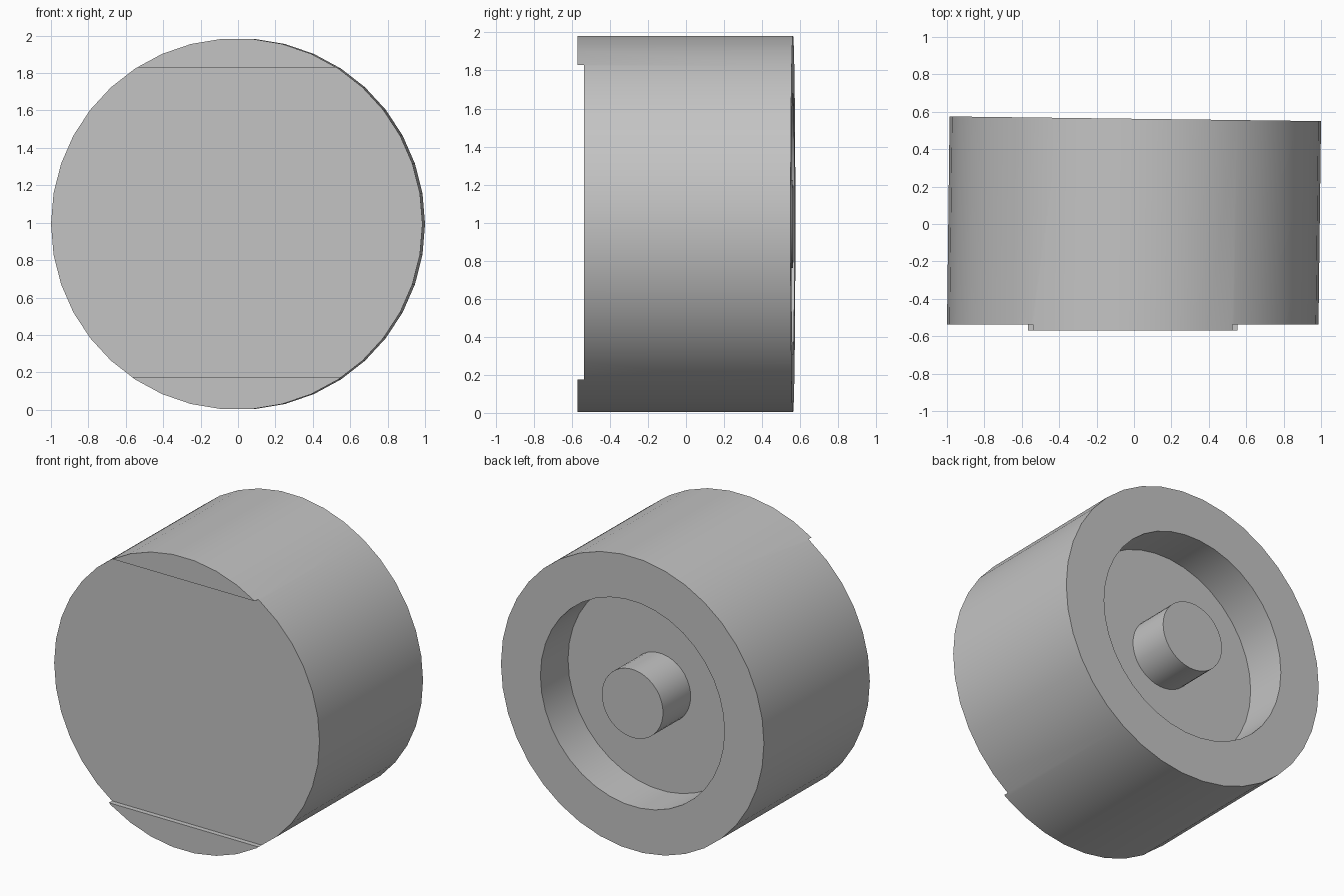
import bpy, bmesh, math
from mathutils import Matrix, Vector

cube = bpy.data.objects.get("Cube")
if cube:
    bpy.data.objects.remove(cube, do_unlink=True)

SIDES = 38
R = 0.993          # outer radius, also the axis height
BACK = 0.5625      # rear face
FLOOR = BACK - 0.29
TILT = Matrix.Rotation(math.radians(-0.72), 4, 'Z')

# Plain grey
grey = bpy.data.materials.new("plain_grey")
grey.use_nodes = True
colour = (0.55, 0.55, 0.55, 1)
grey.diffuse_color = colour
grey.node_tree.nodes["Principled BSDF"].inputs["Base Color"].default_value = colour


def add_object(name, bm):
    mesh = bpy.data.meshes.new(name)
    bmesh.ops.recalc_face_normals(bm, faces=bm.faces)
    bm.to_mesh(mesh)
    bm.free()
    mesh.materials.append(grey)
    obj = bpy.data.objects.new(name, mesh)
    bpy.context.collection.objects.link(obj)
    return obj


# Drum body: (radius, y) profile turned about the y axis, with rear recess and flush peg
profile = [(R, -0.7), (R, BACK), (0.695, BACK), (0.695, FLOOR), (0.231, FLOOR), (0.231, BACK)]
bm = bmesh.new()
rings = []
for r, y in profile:
    angles = [math.pi + 2 * math.pi * i / SIDES for i in range(SIDES)]
    rings.append([bm.verts.new((r * math.cos(a), y, r * math.sin(a))) for a in angles])
for a, b in zip(rings, rings[1:]):
    for i in range(SIDES):
        j = (i + 1) % SIDES
        bm.faces.new((a[i], a[j], b[j], b[i]))
bm.faces.new(rings[0])
bm.faces.new(rings[-1])
bmesh.ops.transform(bm, matrix=Matrix.Translation((0, 0, R)) @ TILT, verts=bm.verts)

# Square off the front
cut = bmesh.ops.bisect_plane(bm, geom=bm.verts[:] + bm.edges[:] + bm.faces[:],
                             plane_co=Vector((0, -0.57, 0)), plane_no=Vector((0, -1, 0)),
                             clear_outer=True)
edges = [e for e in cut["geom_cut"] if isinstance(e, bmesh.types.BMEdge)]
bmesh.ops.contextual_create(bm, geom=edges)
drum = add_object("drum_body", bm)

# Shallow flat across the front, leaving a raised lip above and below
bm = bmesh.new()
bmesh.ops.create_cube(bm, size=1)
low, high = 0.175, 1.83
bmesh.ops.scale(bm, vec=(3, 0.4, high - low), verts=bm.verts)
bmesh.ops.translate(bm, vec=(0, -0.537 - 0.2, (high + low) / 2), verts=bm.verts)
cutter = add_object("front_flat_cutter", bm)
cutter.hide_render = True

mod = drum.modifiers.new("front_flat", 'BOOLEAN')
mod.operation = 'DIFFERENCE'
mod.solver = 'EXACT'
mod.object = cutter
bpy.ops.object.select_all(action='DESELECT')
drum.select_set(True)
bpy.context.view_layer.objects.active = drum
bpy.ops.object.modifier_apply(modifier=mod.name)
bpy.data.objects.remove(cutter, do_unlink=True)
bpy.ops.object.shade_smooth_by_angle(angle=math.radians(30))
